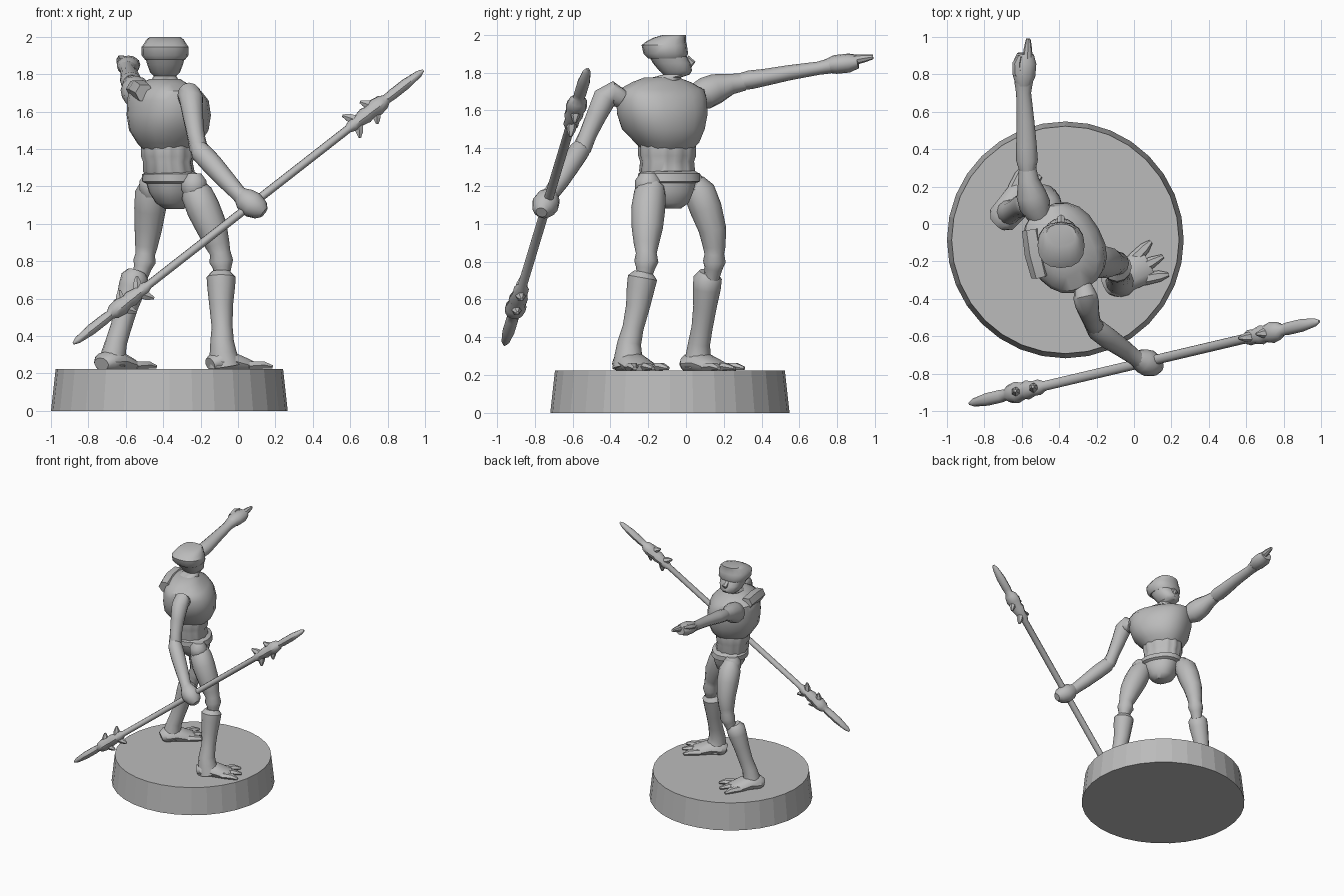
import bpy, bmesh, math
from mathutils import Vector

grey = bpy.data.materials.new("plain grey")
grey.diffuse_color = (0.5, 0.5, 0.5, 1)


def build(name, rings, angle=40):
    """Skin a list of vertex rings, cap both ends, smooth below the angle."""
    bm = bmesh.new()
    loops = [[bm.verts.new(p) for p in ring] for ring in rings]
    n = len(loops[0])
    for a, b in zip(loops, loops[1:]):
        for i in range(n):
            j = (i + 1) % n
            bm.faces.new((a[i], a[j], b[j], b[i]))
    bm.faces.new(loops[0][::-1])
    bm.faces.new(loops[-1])
    bmesh.ops.recalc_face_normals(bm, faces=bm.faces)
    me = bpy.data.meshes.new(name)
    bm.to_mesh(me)
    bm.free()
    me.materials.append(grey)
    for p in me.polygons:
        p.use_smooth = True
    me.set_sharp_from_angle(angle=math.radians(angle))
    ob = bpy.data.objects.new(name, me)
    bpy.context.collection.objects.link(ob)
    return ob


def tube(name, pts, n=12):
    """Limb along points (x, y, z, radius[, second radius])."""
    c = [Vector(p[:3]) for p in pts]
    d_all = (c[-1] - c[0]).normalized()
    ref = Vector((1, 0, 0)) if abs(d_all.z) > 0.85 else Vector((0, 0, 1))
    rings = []
    for i, p in enumerate(pts):
        d = (c[min(i + 1, len(c) - 1)] - c[max(i - 1, 0)]).normalized()
        u = d.cross(ref).normalized()
        v = u.cross(d)
        rings.append([c[i] + u * p[3] * math.cos(t) + v * p[-1] * math.sin(t)
                      for t in (2 * math.pi * k / n for k in range(n))])
    return build(name, rings)


def loft(name, secs, heading, n=20, power=0.85, ripple=0.0):
    """Body from sections (z, cx, cy, half depth, half width), turned to a heading."""
    ch, sh = math.cos(heading), math.sin(heading)
    sp = lambda v: math.copysign(abs(v) ** power, v)
    rings = []
    for z, cx, cy, dep, wid in secs:
        ring = []
        for k in range(n):
            t = 2 * math.pi * k / n
            w = 1 + ripple * math.cos(12 * t)
            f, s = dep * w * sp(math.cos(t)), wid * w * sp(math.sin(t))
            ring.append((cx + f * ch - s * sh, cy + f * sh + s * ch, z))
        rings.append(ring)
    return build(name, rings)


# Round faceted base
CX, CY = -0.367, -0.085
build("base", [[(CX + r * math.cos(2 * math.pi * k / 32), CY + r * math.sin(2 * math.pi * k / 32), z)
                for k in range(32)] for z, r in ((0, 0.633), (0.225, 0.608))], 5)

TURN = math.radians(29)

# Torso: chest, ridged waist and pelvis
loft("chest", [(1.38, -.375, -.10, .11, .12), (1.43, -.37, -.10, .16, .165),
               (1.50, -.37, -.12, .20, .215), (1.58, -.37, -.125, .207, .24),
               (1.66, -.375, -.13, .195, .245), (1.71, -.39, -.13, .165, .235),
               (1.75, -.40, -.13, .11, .16), (1.775, -.39, -.13, .07, .09)], TURN)
loft("waist", [(1.24, -.37, -.10, .10, .13), (1.28, -.37, -.10, .125, .145),
               (1.33, -.375, -.10, .12, .14), (1.36, -.375, -.10, .13, .15),
               (1.41, -.375, -.10, .13, .15), (1.46, -.37, -.10, .12, .15)],
     TURN, 48, 0.9, 0.03)
loft("pelvis", [(1.08, -.34, -.08, .05, .05), (1.11, -.345, -.08, .09, .09),
                (1.17, -.35, -.09, .12, .125), (1.215, -.355, -.09, .125, .14),
                (1.225, -.355, -.09, .145, .165), (1.265, -.36, -.09, .14, .165),
                (1.285, -.365, -.09, .10, .13)], TURN)
tube("collar", [(-.50, -.28, 1.70, .05), (-.53, -.16, 1.72, .055), (-.55, -.03, 1.72, .05)], 6)

# Hip joints
for side, x, y in (("right", -.235, -.20), ("left", -.46, .03)):
    tube(side + "_hip", [(x, y, 1.14, .045), (x, y, 1.18, .07), (x, y, 1.23, .07), (x, y, 1.27, .04)], 10)

# Head, facing +y, with a wrapped cap
H = -.39
loft("head", [(1.72, H, -.13, .08, .09), (1.775, H, -.10, .075, .07),
              (1.79, H, -.05, .07, .06), (1.81, H, -.055, .087, .08),
              (1.85, H, -.075, .10, .095), (1.885, H, -.095, .10, .105)],
     math.pi / 2, 16)
loft("cap", [(1.875, H, -.10, .10, .105), (1.90, H, -.107, .118, .125),
             (1.945, H, -.115, .12, .126), (1.965, H, -.105, .105, .112),
             (1.985, H, -.085, .085, .10), (2.0, H, -.06, .06, .08)],
     math.pi / 2, 16)
tube("nose", [(H, .0, 1.875, .02), (H, .03, 1.85, .022), (H, .015, 1.835, .015)], 6)

# Pointing arm
tube("left_shoulder", [(-.50, .03, 1.67, .06), (-.53, .10, 1.69, .085), (-.55, .16, 1.715, .08),
                       (-.565, .24, 1.74, .055), (-.57, .31, 1.75, .045)])
tube("left_forearm", [(-.57, .29, 1.752, .045), (-.572, .34, 1.762, .058, .05), (-.575, .42, 1.775, .055, .045),
                      (-.58, .55, 1.80, .047, .04), (-.59, .70, 1.823, .04, .035), (-.59, .76, 1.835, .05, .04)])
tube("left_hand", [(-.59, .74, 1.835, .04, .035), (-.588, .79, 1.843, .06, .05), (-.585, .86, 1.85, .063, .05),
                   (-.58, .91, 1.857, .045, .035)])
tube("pointing_finger", [(-.57, .88, 1.865, .028), (-.567, .94, 1.875, .022), (-.565, .99, 1.883, .012)], 8)
tube("left_thumb", [(-.62, .80, 1.86, .03), (-.625, .86, 1.88, .025), (-.61, .90, 1.885, .012)], 6)

# Spear arm
tube("right_upper_arm", [(-.27, -.34, 1.66, .05), (-.26, -.39, 1.69, .065), (-.25, -.43, 1.665, .065),
                         (-.24, -.475, 1.57, .055), (-.225, -.52, 1.47, .047), (-.21, -.55, 1.40, .05),
                         (-.195, -.565, 1.365, .035)])
tube("right_forearm", [(-.225, -.545, 1.43, .035), (-.20, -.565, 1.385, .056), (-.14, -.61, 1.32, .057),
                       (-.06, -.665, 1.23, .05), (.0, -.71, 1.165, .043), (.04, -.735, 1.13, .05)])
tube("right_hand", [(.01, -.715, 1.16, .04), (.04, -.73, 1.13, .065), (.08, -.745, 1.10, .072),
                    (.12, -.76, 1.075, .055), (.14, -.765, 1.06, .03)])

# Double ended spear, same head at both ends
A, B = Vector((-.88, -.96, .36)), Vector((.99, -.52, 1.82))
half = [(0, .008), (.012, .022), (.05, .034), (.09, .034), (.105, .03), (.115, .048), (.135, .058),
        (.155, .045), (.165, .052), (.185, .04), (.20, .042), (.215, .026)]
prof = half + [(1 - t, r) for t, r in reversed(half)]
tube("spear", [(*A.lerp(B, t), r, r * .85) for t, r in prof], 10)
axis = (B - A).normalized()
side = axis.cross(Vector((0, 1, 0))).normalized()
for end, out in ((0, -1), (1, 1)):
    for k, (t, s) in enumerate(((.135, 1), (.135, -1), (.185, 1), (.185, -1))):
        p = A.lerp(B, t if end == 0 else 1 - t)
        q = p + side * s * .075 - axis * out * .05
        tube(f"spear_barb_{end}_{k}", [(*p, .03), (*p.lerp(q, .6), .024), (*q, .008)], 6)

# Legs: thigh with knee, then shin and ankle
tube("right_thigh", [(-.24, -.17, 1.21, .06), (-.22, -.19, 1.16, .085), (-.185, -.20, 1.08, .09),
                     (-.14, -.205, .98, .083), (-.11, -.21, .89, .066), (-.095, -.21, .845, .055),
                     (-.09, -.21, .80, .064), (-.085, -.215, .765, .05), (-.085, -.22, .72, .04)])
tube("right_shin", [(-.09, -.225, .745, .05), (-.09, -.23, .715, .078), (-.09, -.24, .66, .074),
                    (-.09, -.255, .56, .063), (-.085, -.28, .45, .056), (-.085, -.30, .37, .063),
                    (-.08, -.305, .31, .072), (-.07, -.30, .24, .09)])
tube("left_thigh", [(-.46, .04, 1.22, .06), (-.465, .07, 1.17, .085), (-.47, .105, 1.08, .085),
                    (-.48, .14, .97, .073), (-.49, .15, .88, .06), (-.495, .15, .84, .052),
                    (-.50, .15, .80, .06), (-.51, .145, .765, .048), (-.525, .135, .71, .04)])
tube("left_shin", [(-.54, .12, .745, .05), (-.55, .115, .715, .075), (-.565, .11, .66, .074),
                   (-.595, .10, .56, .062), (-.625, .085, .45, .056), (-.65, .07, .37, .058),
                   (-.665, .065, .31, .065), (-.67, .06, .24, .075)])

# Feet with splayed toes; start is the heel, heading is the toe direction
for name, hx, hy, ang in (("right", -.15, -.335, 28), ("left", -.73, .0, 48)):
    a = math.radians(ang)
    at = lambda d, s: (hx + d * math.cos(a) - s * math.sin(a), hy + d * math.sin(a) + s * math.cos(a))
    tube(name + "_foot", [(*at(0, 0), .25, .05, .035), (*at(.03, 0), .26, .08, .055),
                          (*at(.11, 0), .265, .085, .06), (*at(.19, 0), .245, .09, .045),
                          (*at(.26, 0), .235, .08, .025)])
    for k in (-1, 0, 1):
        tube(f"{name}_toe_{k + 2}", [(*at(.20, k * .06), .24, .035, .028),
                                     (*at(.28, k * .085), .245, .03, .022),
                                     (*at(.345 - abs(k) * .02, k * .10), .235, .012, .01)], 6)
